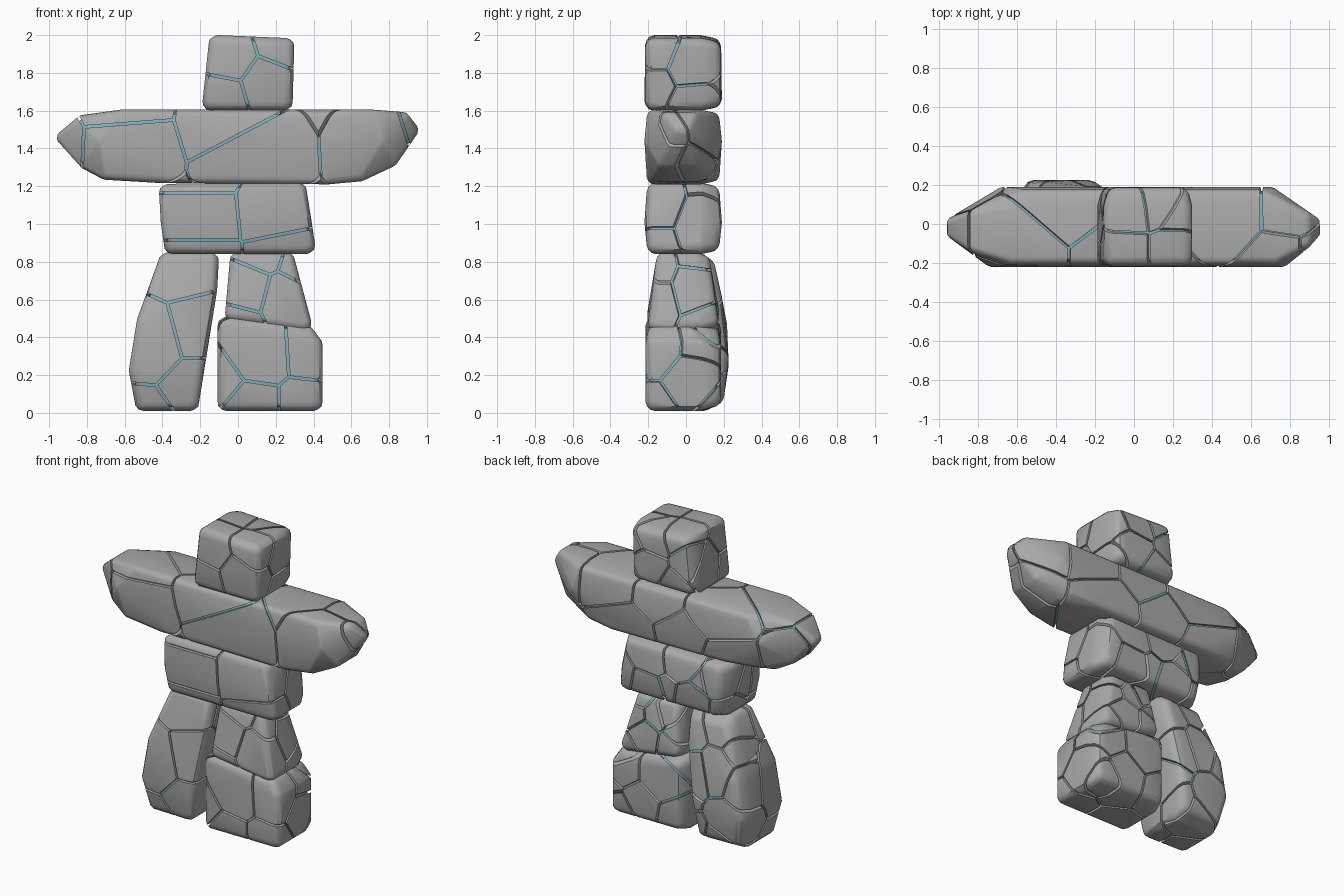
import bpy, bmesh, random
from math import radians
from mathutils import Vector

if "Cube" in bpy.data.objects:
    bpy.data.objects.remove(bpy.data.objects["Cube"])

random.seed(4)
GAP = 0.007      # half width of a crack
DEPTH = 0.022    # depth of a crack

seam = bpy.data.materials.new("seam")
seam.diffuse_color = (0.22, 0.42, 0.48, 1)
seam.use_nodes = True
seam.node_tree.nodes["Principled BSDF"].inputs["Base Color"].default_value = seam.diffuse_color
rock = bpy.data.materials.new("rock")
rock.diffuse_color = (0.4, 0.4, 0.4, 1)
rock.use_nodes = True
rock.node_tree.nodes["Principled BSDF"].inputs["Base Color"].default_value = rock.diffuse_color

# unit sphere points used to round the stones
ball = bmesh.new()
bmesh.ops.create_icosphere(ball, subdivisions=2, radius=1)
BALL = [v.co.copy() for v in ball.verts]
ball.free()


def rounded_hull(points, r):
    """Convex hull of little spheres: an evenly rounded stone."""
    bm = bmesh.new()
    for p in points:
        for b in BALL:
            bm.verts.new(p + b * r)
    bmesh.ops.convex_hull(bm, input=bm.verts[:])
    loose = [v for v in bm.verts if not v.link_faces]
    bmesh.ops.delete(bm, geom=loose, context='VERTS')
    bmesh.ops.remove_doubles(bm, verts=bm.verts[:], dist=0.001)
    bmesh.ops.dissolve_limit(bm, angle_limit=radians(1), verts=bm.verts[:], edges=bm.edges[:])
    bmesh.ops.recalc_face_normals(bm, faces=bm.faces[:])
    return bm


def stone(name, profile, seeds, backs, r=0.05, cy=-0.015):
    """profile: (x, z, half depth); seeds: (x, z) of the front plates; backs: number of rear plates."""
    n = len(profile)
    cx, cz = sum(p[0] for p in profile) / n, sum(p[1] for p in profile) / n
    pts = []
    for x, z, d in profile:
        pts += [Vector((x, cy - d, z)), Vector((x, cy + d * 0.6, z)),
                Vector((cx + (x - cx) * 0.92, cy + d, cz + (z - cz) * 0.92))]
    lo = Vector([min(p[i] for p in pts) for i in range(3)])
    hi = Vector([max(p[i] for p in pts) for i in range(3)])
    mid, half = (lo + hi) / 2, (hi - lo) / 2
    inner = [Vector([mid[i] + (p[i] - mid[i]) * (half[i] - r) / half[i] for i in range(3)]) for p in pts]

    # plate centres: given ones in front, well spread random ones behind
    cells = [Vector((x, cy - 0.17, z)) for x, z in seeds]
    for _ in range(backs):
        tries = [Vector((random.uniform(lo.x, hi.x), random.uniform(0.04, 0.2), random.uniform(lo.z, hi.z)))
                 for _ in range(15)]
        cells.append(max(tries, key=lambda t: min((t - c).length for c in cells)))

    verts, faces, mats = [], [], []

    def collect(bm, mat):
        bm.verts.index_update()
        base = len(verts)
        verts.extend(v.co.copy() for v in bm.verts)
        for f in bm.faces:
            faces.append([base + v.index for v in f.verts])
            mats.append(mat)

    # cracked outer plates
    whole = rounded_hull(inner, r)
    for a in cells:
        bm = whole.copy()
        for b in cells:
            if b is a or not bm.faces:
                continue
            nrm = (b - a).normalized()
            bmesh.ops.bisect_plane(bm, geom=bm.verts[:] + bm.edges[:] + bm.faces[:], dist=1e-5,
                                   plane_co=(a + b) / 2 - nrm * GAP, plane_no=nrm, clear_outer=True)
            rim = [e for e in bm.edges if e.is_boundary]
            if rim:
                bmesh.ops.holes_fill(bm, edges=rim, sides=0)
        collect(bm, 0)
        bm.free()
    whole.free()
    # coloured core seen in the cracks
    core = rounded_hull(inner, r - DEPTH)
    collect(core, 1)
    core.free()

    me = bpy.data.meshes.new(name)
    me.from_pydata(verts, [], faces)
    me.materials.append(rock)
    me.materials.append(seam)
    me.polygons.foreach_set("material_index", mats)
    ob = bpy.data.objects.new(name, me)
    bpy.context.collection.objects.link(ob)
    bpy.ops.object.select_all(action='DESELECT')
    ob.select_set(True)
    bpy.context.view_layer.objects.active = ob
    bpy.ops.object.shade_smooth_by_angle(angle=radians(35))


# head block
stone("head_stone",
      [(-0.15, 2.0, .2), (0.30, 1.98, .2), (0.29, 1.60, .2), (-0.19, 1.60, .205)],
      [(-0.05, 1.88), (0.24, 1.97), (-0.09, 1.67), (0.15, 1.74)], 8)

# long arm slab with tapered ends
stone("arm_stone",
      [(-0.96, 1.47, .03), (-0.86, 1.57, .11), (-0.65, 1.605, .19), (0.75, 1.605, .19), (0.91, 1.59, .09),
       (0.955, 1.52, .03), (0.84, 1.32, .13), (0.68, 1.23, .17), (0.5, 1.21, .19), (-0.45, 1.22, .19),
       (-0.73, 1.24, .16), (-0.84, 1.31, .12), (-0.76, 1.45, .205), (0.79, 1.45, .205)],
      [(-1.04, 1.42), (-0.6, 1.4), (-0.62, 1.66), (-0.04, 1.57), (0.06, 1.38), (0.8, 1.42), (0.99, 1.48)],
      9, r=0.04)

# torso block
stone("torso_stone",
      [(-0.42, 1.21, .19), (0.36, 1.22, .19), (0.41, 0.84, .19), (-0.39, 0.84, .19), (-0.41, 1.0, .205),
       (0.39, 1.0, .205)],
      [(-0.2, 1.03), (0.2, 1.07), (-0.2, 0.80), (0.25, 0.82), (-0.2, 1.3)], 9)

# tall leaning leg
stone("left_leg_stone",
      [(-0.38, 0.85, .12), (-0.10, 0.85, .13), (-0.11, 0.68, .17), (-0.19, 0.25, .22), (-0.23, 0.01, .19),
       (-0.54, 0.01, .18), (-0.58, 0.2, .22), (-0.53, 0.48, .21)],
      [(-0.28, .78), (-0.46, .38), (-0.2, .45), (-0.2, .13), (-0.5, -0.08)], 10, cy=0.005)

# stacked leg, upper block
stone("right_leg_upper_stone",
      [(-0.04, 0.85, .13), (0.28, 0.85, .13), (0.39, 0.43, .185), (-0.07, 0.50, .19)],
      [(0.12, .88), (0.03, .66), (0.26, .6), (-0.02, .46), (0.36, .8)], 8, r=0.045)

# stacked leg, lower block
stone("right_leg_lower_stone",
      [(-0.11, 0.51, .2), (0.40, 0.45, .19), (0.45, 0.38, .2), (0.45, 0.01, .2), (-0.11, 0.01, .2)],
      [(0.1, .33), (0.42, .35), (0.05, 0.0), (0.38, .0), (-0.14, .16)], 8)
